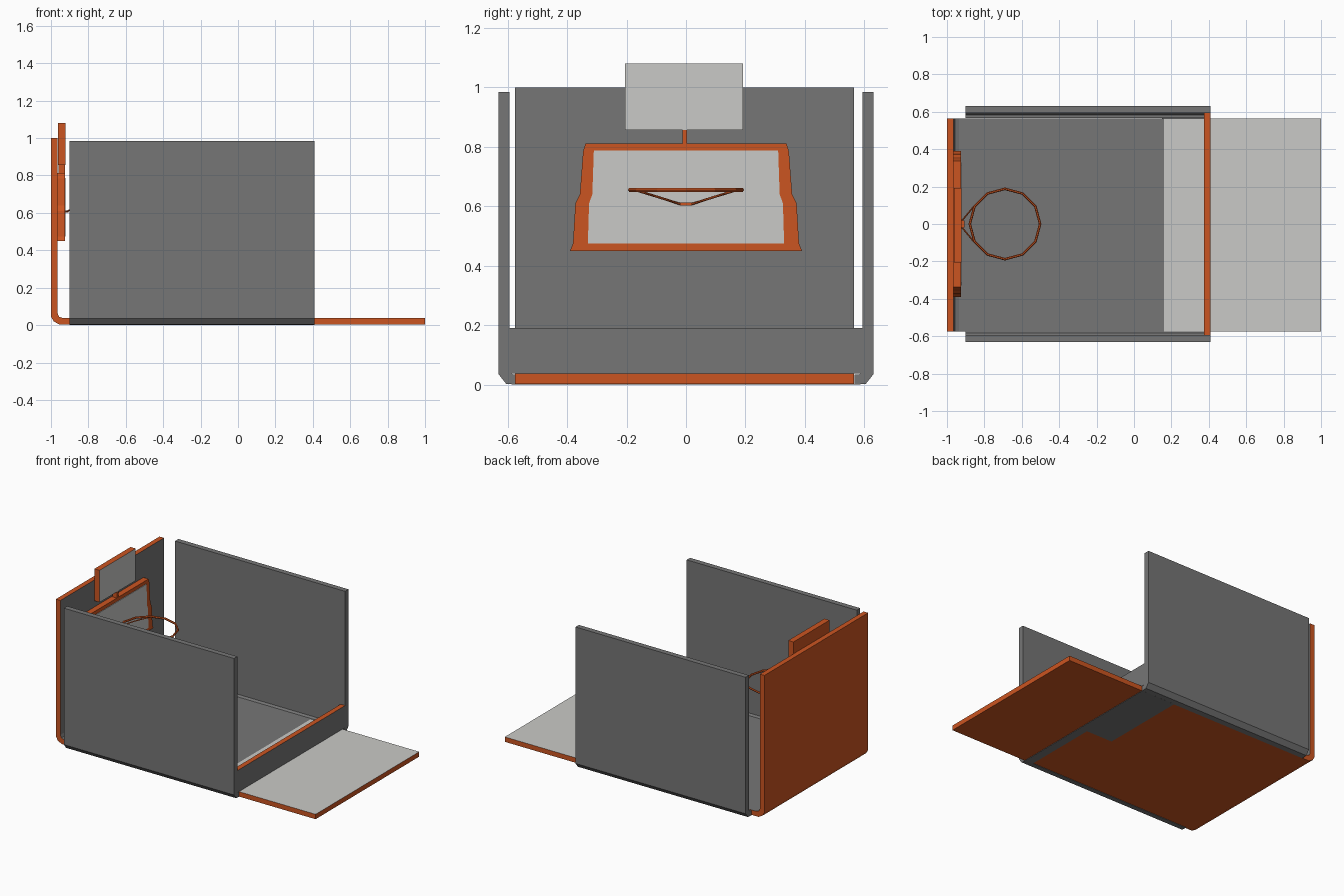
import bpy, bmesh, math
from mathutils import Vector

if "Cube" in bpy.data.objects:
    bpy.data.objects.remove(bpy.data.objects["Cube"])


def mat(name, c):
    m = bpy.data.materials.new(name)
    m.diffuse_color = (*c, 1)
    m.use_nodes = True
    m.node_tree.nodes["Principled BSDF"].inputs["Base Color"].default_value = m.diffuse_color
    return m


ORANGE = mat("orange", (0.60, 0.09, 0.015))
DARK = mat("dark_grey", (0.18, 0.18, 0.18))
LIGHT = mat("light_grey", (0.59, 0.59, 0.57))


def prism(name, pts, axis, lo, hi, mats, rule=None):
    """Extrude a 2D profile along an axis; rule(normal, centre) picks faces for the second colour."""
    def place(p, d):
        p = list(p)
        p.insert("xyz".index(axis), d)
        return p
    bm = bmesh.new()
    face = bm.faces.new([bm.verts.new(place(p, lo)) for p in pts])
    ext = bmesh.ops.extrude_face_region(bm, geom=[face])
    for v in ext["geom"]:
        if isinstance(v, bmesh.types.BMVert):
            v.co["xyz".index(axis)] = hi
    bmesh.ops.recalc_face_normals(bm, faces=bm.faces)
    bm.normal_update()
    for f in bm.faces:
        if rule and rule(f.normal, f.calc_center_median()):
            f.material_index = 1
    me = bpy.data.meshes.new(name)
    bm.to_mesh(me)
    bm.free()
    for m in mats:
        me.materials.append(m)
    ob = bpy.data.objects.new(name, me)
    bpy.context.collection.objects.link(ob)
    return ob


def box(name, x, y, z, mats, rule=None):
    pts = [(y[0], z[0]), (y[1], z[0]), (y[1], z[1]), (y[0], z[1])]
    return prism(name, pts, "x", x[0], x[1], mats, rule)


def faces_x(n, c):
    return n.x > 0.9


def faces_z(n, c):
    return n.z > 0.9


# back wall folded into the floor, grey on the inside
prism("back_and_floor",
      [(-1, 1), (-1, .045), (-.985, .02), (-.955, .003), (.16, .003),
       (.16, .037), (-.935, .037), (-.957, .045), (-.965, .065), (-.965, 1)],
      "y", -.575, .565, [ORANGE, DARK],
      lambda n, c: (n.x > .3 and c.x < -.5) or (n.z > .3 and c.z < .5))

# front tongue
box("front_tongue", (.16, 1), (-.575, .565), (.003, .037), [ORANGE, LIGHT], faces_z)

# dark patches under the floor
box("under_strip_wide", (.15, .41), (-.04, .57), (0, .003), [DARK])
box("under_strip_narrow", (.35, .41), (-.57, -.04), (0, .003), [DARK])

# side walls with a bent lower edge
for s, label in ((1, "rear"), (-1, "front")):
    prof = [(.567, 0), (.605, .003), (.63, .035), (.63, .985), (.593, .985),
            (.593, .048), (.583, .035), (.567, .035)]
    prism(label + "_side_wall", [(s * y, z) for y, z in prof], "x", -.9, .41, [DARK])

# low barrier at the open end
box("low_barrier", (.375, .41), (-.593, .593), (.037, .19), [ORANGE, DARK], faces_x)

# backboard frame with stepped sides and its light panel
half = [(.39, .45), (.38, .475), (.372, .61), (.357, .64), (.346, .785), (.338, .812)]
prism("backboard", [(y, z) for y, z in half] + [(-y, z) for y, z in reversed(half)],
      "x", -.966, -.925, [ORANGE])
inner = [(.33, .475), (.326, .61), (.315, .64), (.31, .787)]
prism("backboard_panel", inner + [(-y, z) for y, z in reversed(inner)],
      "x", -.928, -.921, [LIGHT])

# small sign above on a stem
box("sign_stem", (-.96, -.925), (-.012, .004), (.81, .86), [ORANGE])
box("sign", (-.962, -.922), (-.205, .192), (.857, 1.08), [ORANGE, LIGHT], faces_x)

# hoop
bpy.ops.mesh.primitive_torus_add(location=(-.69, 0, .655), major_radius=.188,
                                 minor_radius=.007, major_segments=12, minor_segments=6)
hoop = bpy.context.object
hoop.name = "hoop"
hoop.data.materials.append(ORANGE)

# hoop braces
for s, label in ((1, "rear"), (-1, "front")):
    cu = bpy.data.curves.new(label + "_hoop_brace", "CURVE")
    cu.dimensions = "3D"
    cu.bevel_depth = .004
    cu.bevel_resolution = 0
    cu.use_fill_caps = True
    sp = cu.splines.new("POLY")
    path = [(-.925, .012, .605), (-.86, .09, .63), (-.785, .162, .652)]
    sp.points.add(len(path) - 1)
    for p, (x, y, z) in zip(sp.points, path):
        p.co = (x, s * y, z, 1)
    cu.materials.append(ORANGE)
    bpy.context.collection.objects.link(bpy.data.objects.new(label + "_hoop_brace", cu))

# bracket joining the braces
box("hoop_bracket", (-.925, -.905), (-.02, .02), (.603, .612), [ORANGE])
